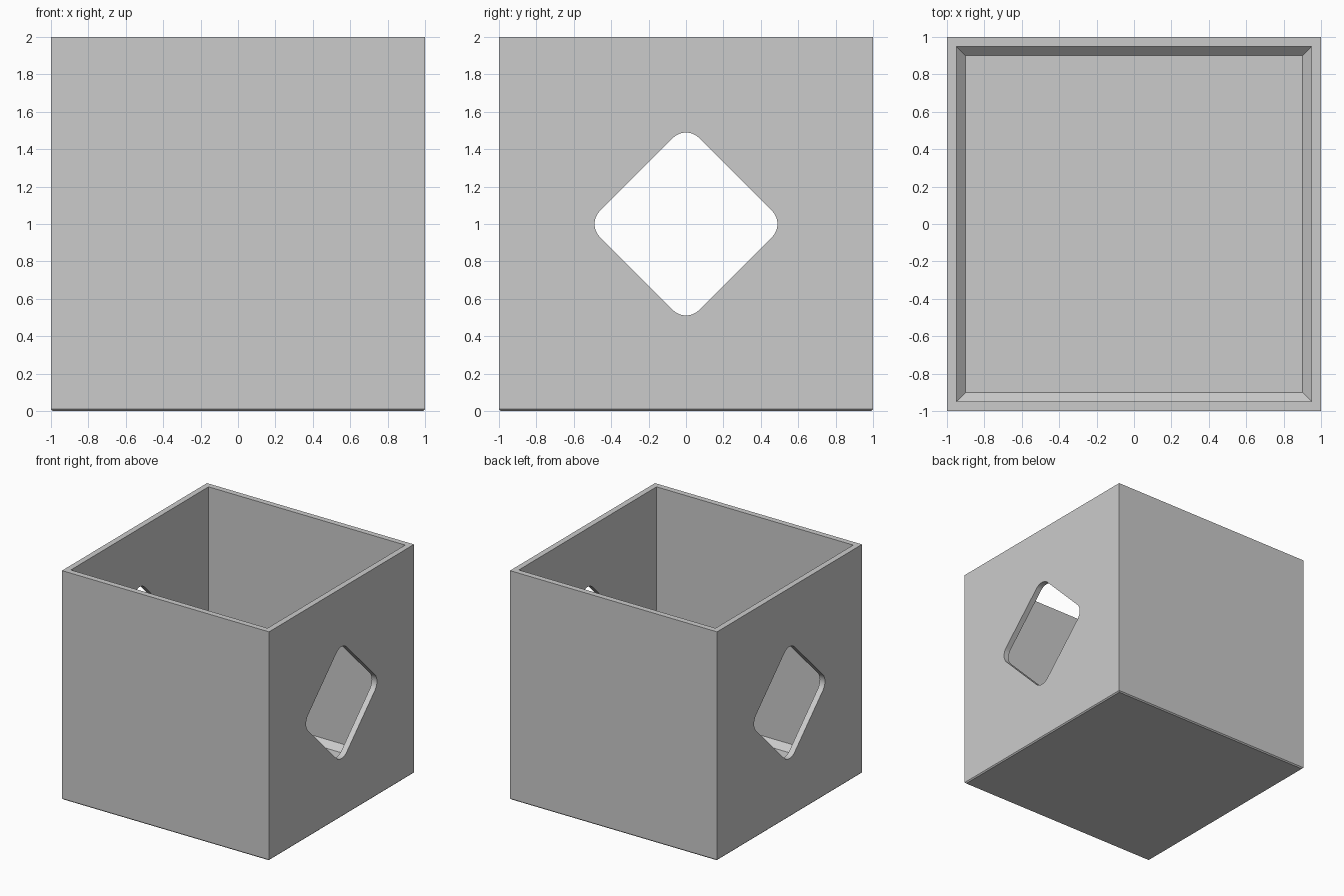
import bpy, bmesh
from math import radians
from mathutils import Matrix

cube = bpy.data.objects.get("Cube")
if cube:
    bpy.data.objects.remove(cube, do_unlink=True)

# Single grey material
grey = bpy.data.materials.new("light grey")
grey.use_nodes = True
color = (0.6, 0.6, 0.6, 1)
grey.diffuse_color = color
grey.node_tree.nodes["Principled BSDF"].inputs["Base Color"].default_value = color


def make_object(name, bm):
    bmesh.ops.recalc_face_normals(bm, faces=bm.faces)
    mesh = bpy.data.meshes.new(name)
    bm.to_mesh(mesh)
    bm.free()
    obj = bpy.data.objects.new(name, mesh)
    bpy.context.collection.objects.link(obj)
    mesh.materials.append(grey)
    return obj


# Open box: square rings (half width, height) from underside, up the outside, down the inside
wall, chamfer, lip = 0.05, 0.05, 0.01
inner = 1 - wall
rings = [(1 - lip, 0), (1, lip), (1, 2), (inner, 2),
         (inner, wall + chamfer), (inner - chamfer, wall)]
bm = bmesh.new()
loops = [[bm.verts.new((sx * h, sy * h, z))
          for sx, sy in ((-1, -1), (1, -1), (1, 1), (-1, 1))] for h, z in rings]
for a, b in zip(loops, loops[1:]):
    for i in range(4):
        j = (i + 1) % 4
        bm.faces.new((a[i], a[j], b[j], b[i]))
bm.faces.new(loops[0])
bm.faces.new(loops[-1])
box = make_object("open_box", bm)

# Rounded diamond prism that cuts the hand hole through both side walls
bm = bmesh.new()
bmesh.ops.create_cube(bm, size=1, matrix=Matrix.Diagonal((3, 0.75, 0.75, 1)))
long_edges = [e for e in bm.edges if e.calc_length() > 1]
bmesh.ops.bevel(bm, geom=long_edges, offset=0.1, segments=10, profile=0.5, affect="EDGES")
bmesh.ops.transform(bm, verts=bm.verts,
                    matrix=Matrix.Translation((0, 0, 1)) @ Matrix.Rotation(radians(45), 4, "X"))
cutter = make_object("hole_cutter", bm)
cutter.hide_render = True

cut = box.modifiers.new("side_holes", "BOOLEAN")
cut.operation = "DIFFERENCE"
cut.solver = "EXACT"
cut.object = cutter
bpy.context.view_layer.objects.active = box
box.select_set(True)
bpy.ops.object.modifier_apply(modifier=cut.name)
bpy.data.objects.remove(cutter, do_unlink=True)
bpy.ops.object.shade_smooth_by_angle(angle=radians(30))
